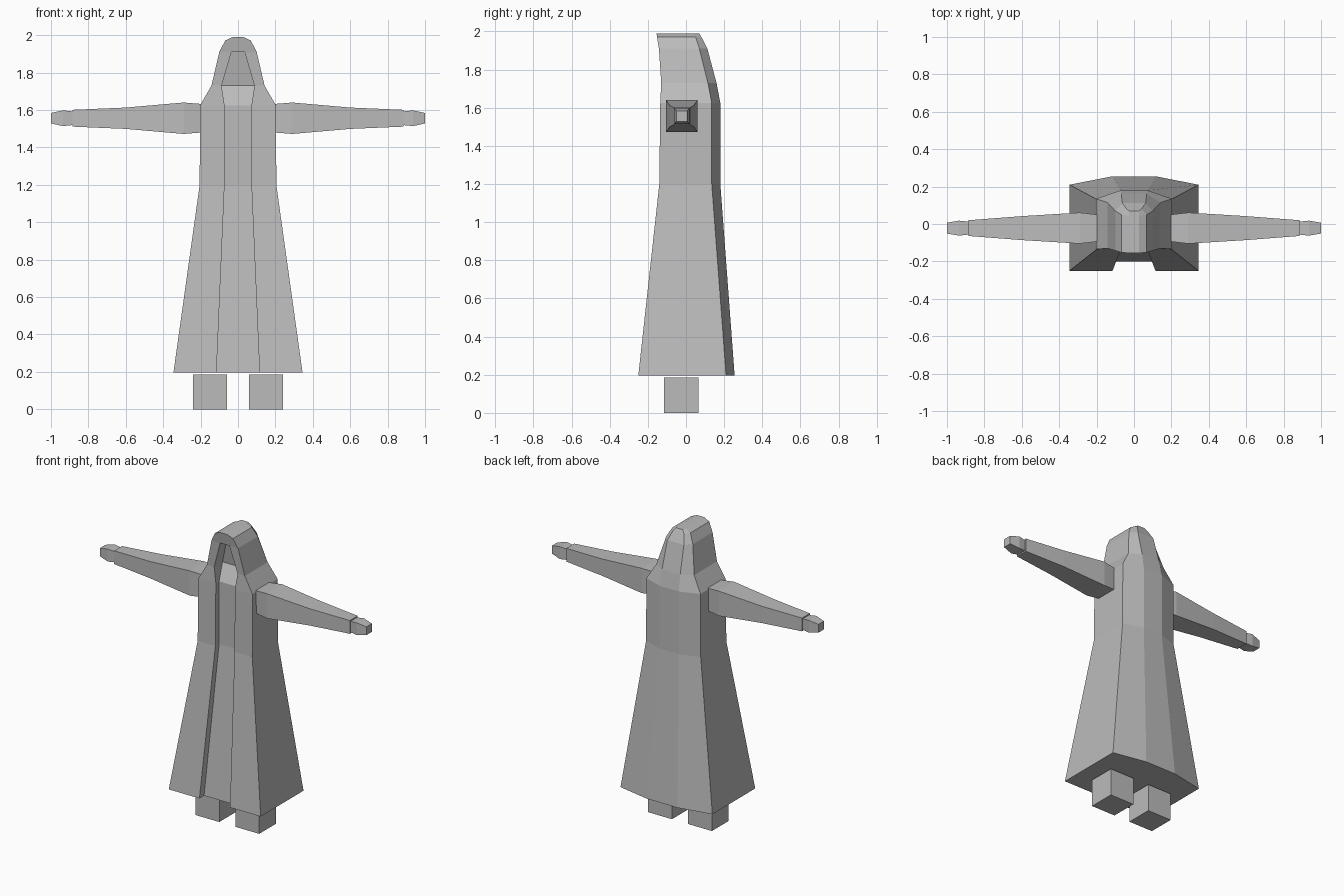
import bpy, bmesh

if "Cube" in bpy.data.objects:
    bpy.data.objects.remove(bpy.data.objects["Cube"])

grey = bpy.data.materials.new("plain grey")
grey.diffuse_color = (0.5, 0.5, 0.5, 1)
grey.use_nodes = True
grey.node_tree.nodes["Principled BSDF"].inputs["Base Color"].default_value = grey.diffuse_color


def loft(name, rings):
    """Skin a list of equal-length closed rings and cap both ends."""
    bm = bmesh.new()
    loops = [[bm.verts.new(p) for p in ring] for ring in rings]
    n = len(loops[0])
    for a, b in zip(loops, loops[1:]):
        for i in range(n):
            j = (i + 1) % n
            bm.faces.new((a[i], a[j], b[j], b[i]))
    bm.faces.new(loops[0][::-1])
    bm.faces.new(loops[-1])
    bmesh.ops.remove_doubles(bm, verts=bm.verts, dist=1e-5)
    bmesh.ops.recalc_face_normals(bm, faces=bm.faces)
    mesh = bpy.data.meshes.new(name)
    bm.to_mesh(mesh)
    bm.free()
    mesh.materials.append(grey)
    obj = bpy.data.objects.new(name, mesh)
    bpy.context.collection.objects.link(obj)
    return obj


def robe_ring(z, outer, inner, front, recess, side_back, back_x, back):
    half = [(inner, recess), (inner, front), (outer, front),
            (outer, side_back), (back_x, back)]
    return [(x, y, z) for x, y in half] + [(-x, y, z) for x, y in half[::-1]]


# Hooded robe with a recessed front panel and face opening
loft("hooded_robe", [robe_ring(*r) for r in (
    (0.197, 0.345, 0.115, -0.25, -0.20, 0.21, 0.115, 0.255),
    (1.20, 0.205, 0.072, -0.14, -0.10, 0.135, 0.072, 0.18),
    (1.625, 0.203, 0.072, -0.135, -0.10, 0.135, 0.072, 0.18),
    (1.73, 0.142, 0.088, -0.13, -0.04, 0.115, 0.068, 0.16),
    (1.91, 0.10, 0.035, -0.142, -0.07, 0.07, 0.062, 0.112),
    (1.911, 0.10, 0.035, -0.142, -0.142, 0.07, 0.062, 0.112),
    (1.972, 0.068, 0.03, -0.152, -0.152, 0.05, 0.04, 0.08),
    (1.99, 0.028, 0.02, -0.155, -0.155, 0.045, 0.025, 0.07),
)])


def limb(name, side, sections, y, z):
    """Square-section limb along x; sections are (x, half depth, half height)."""
    loft(name, [[(side * x, y + a * w, z + b * h)
                 for a, b in ((-1, -1), (1, -1), (1, 1), (-1, 1))]
                for x, w, h in sections])


for side, label in ((-1, "left"), (1, "right")):
    # Sleeve and blocky hand
    limb(label + "_sleeve", side, ((0.18, 0.07, 0.075), (0.29, 0.083, 0.084),
                                   (0.60, 0.064, 0.057), (0.885, 0.042, 0.045)),
         -0.022, 1.556)
    limb(label + "_hand", side, ((0.88, 0.034, 0.036), (0.935, 0.04, 0.042),
                                 (1.0, 0.029, 0.028)), -0.022, 1.556)
    # Foot block
    limb(label + "_foot", side, ((0.06, 0.09, 0.0925), (0.24, 0.09, 0.0925)),
         -0.025, 0.0925)
